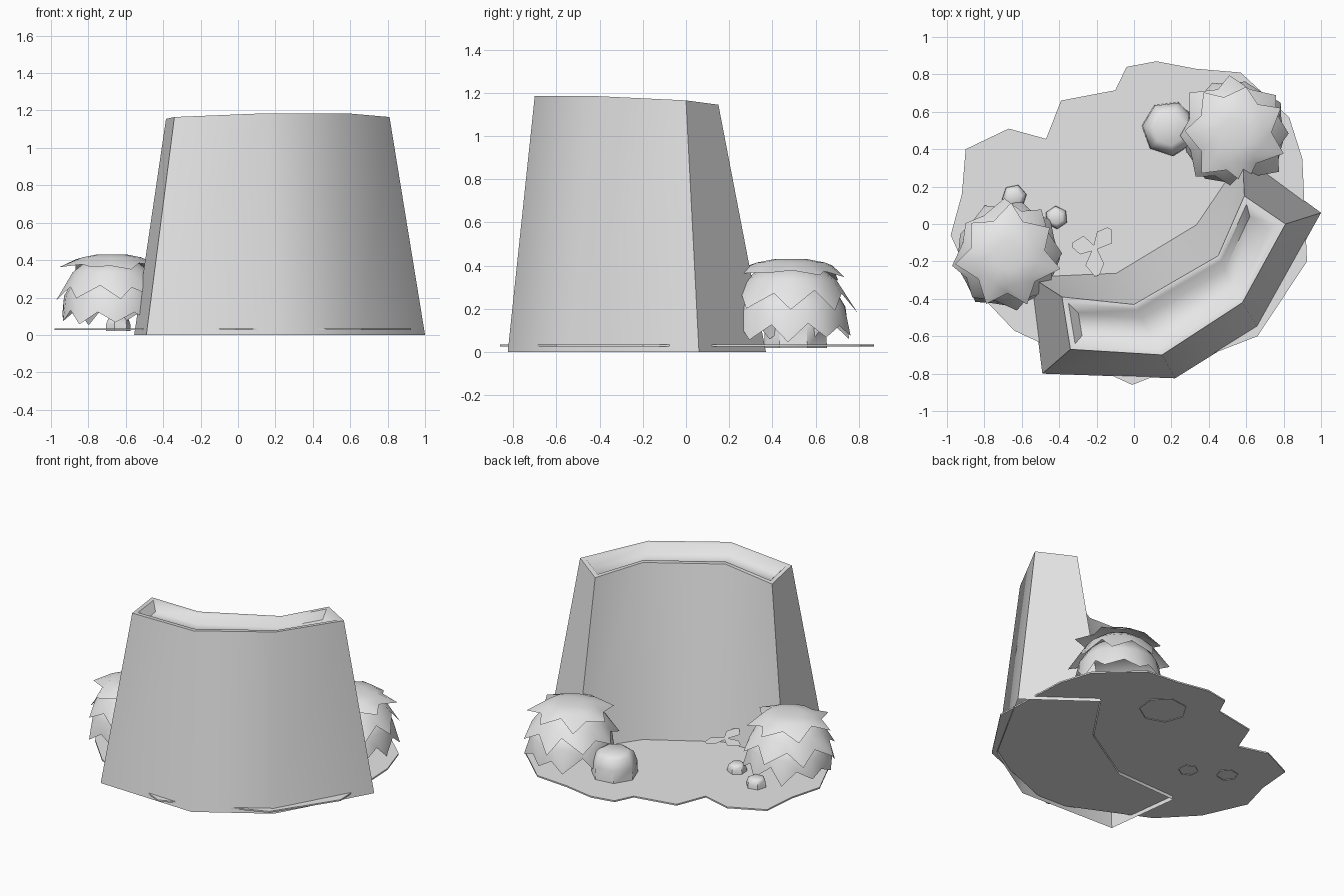
import bpy, bmesh, math, random
from mathutils import Vector

random.seed(4)
cube = bpy.data.objects.get("Cube")
if cube:
    bpy.data.objects.remove(cube, do_unlink=True)

grey = bpy.data.materials.new("plain_grey")
grey.use_nodes = True
grey.diffuse_color = (0.8, 0.8, 0.8, 1)
grey.node_tree.nodes["Principled BSDF"].inputs["Base Color"].default_value = (0.8, 0.8, 0.8, 1)


def finish(bm, name, angle=50):
    bmesh.ops.recalc_face_normals(bm, faces=bm.faces)
    mesh = bpy.data.meshes.new(name)
    bm.to_mesh(mesh)
    bm.free()
    mesh.materials.append(grey)
    obj = bpy.data.objects.new(name, mesh)
    bpy.context.collection.objects.link(obj)
    bpy.ops.object.select_all(action='DESELECT')
    obj.select_set(True)
    bpy.context.view_layer.objects.active = obj
    bpy.ops.object.shade_smooth_by_angle(angle=math.radians(angle))
    return obj


def add_ring(bm, points):
    return [bm.verts.new(p) for p in points]


def bridge(bm, a, b):
    n = len(a)
    for i in range(n):
        j = (i + 1) % n
        bm.faces.new((a[i], a[j], b[j], b[i]))


# Curved wall: each section pairs an outer and an inner point
base_outer = [(-0.49, -0.80, 0), (0.22, -0.825, 0), (0.66, -0.55, 0), (1.0, 0.06, 0)]
base_inner = [(-0.555, -0.28, 0), (-0.10, -0.26, 0), (0.33, 0.0, 0), (0.58, 0.37, 0)]
top_outer = [(-0.34, -0.67, 1.165), (0.15, -0.70, 1.185), (0.58, -0.42, 1.185), (0.81, 0.0, 1.165)]
top_inner = [(-0.385, -0.39, 1.155), (0.0, -0.43, 1.175), (0.45, -0.17, 1.165), (0.59, 0.15, 1.145)]


def inset_ring(t, end, drop):
    """Loop moved in by fraction t across the wall and by end along its tips."""
    outer = [Vector(p) for p in top_outer]
    inner = [Vector(p) for p in top_inner]
    o = [a.lerp(b, t) for a, b in zip(outer, inner)]
    i = [b.lerp(a, t) for a, b in zip(outer, inner)]
    for side in (o, i):
        first = (side[1] - side[0]).normalized() * end
        last = (side[2] - side[3]).normalized() * end
        side[0] += first
        side[3] += last
    return [p - Vector((0, 0, drop)) for p in o + i[::-1]]


bm = bmesh.new()
rings = [add_ring(bm, base_outer + base_inner[::-1])]
for t, end, drop in ((0, 0, 0), (0.11, 0.03, 0.0), (0.28, 0.075, 0.05)):
    rings.append(add_ring(bm, inset_ring(t, end, drop)))
for a, b in zip(rings, rings[1:]):
    bridge(bm, a, b)
floor = rings[-1]
for k in range(3):
    bm.faces.new((floor[k], floor[k + 1], floor[6 - k], floor[7 - k]))
finish(bm, "curved_wall")

# Thin irregular ground patch
outline = [(-0.90, 0.40), (-0.67, 0.51), (-0.47, 0.455), (-0.39, 0.66), (-0.10, 0.715),
           (-0.04, 0.84), (0.12, 0.87), (0.33, 0.83), (0.57, 0.81), (0.83, 0.57),
           (0.90, 0.35), (0.925, -0.20), (0.66, -0.60), (-0.01, -0.86), (-0.49, -0.64),
           (-0.64, -0.57), (-0.85, -0.35), (-0.98, -0.06), (-0.92, 0.16)]
bm = bmesh.new()
low = add_ring(bm, [(x, y, 0.025) for x, y in outline])
high = add_ring(bm, [(x, y, 0.035) for x, y in outline])
bridge(bm, low, high)
bm.faces.new(high)
bm.faces.new(low[::-1])
finish(bm, "ground_patch", 30)


# Leafy bushes: three overlapping skirts with pointed leaf tips
def skirt(name, centre, top, mid, valley, tip, count, turn):
    bm = bmesh.new()
    loops = [[], [], []]
    for i in range(count * 2):
        a = math.tau * i / (count * 2) + turn
        if i % 2:
            r, z = tip
            r *= random.uniform(0.93, 1.06)
            z += random.uniform(-0.02, 0.02)
        else:
            r, z = valley
            z += random.uniform(-0.02, 0.02)
        a_edge = a + random.uniform(-0.07, 0.07)
        for loop, (rr, zz), aa in zip(loops, (top, mid, (r, z)), (a, a, a_edge)):
            loop.append(bm.verts.new((centre[0] + rr * math.cos(aa),
                                      centre[1] + rr * math.sin(aa), zz)))
    bridge(bm, loops[0], loops[1])
    bridge(bm, loops[1], loops[2])
    bm.faces.new(loops[0])
    finish(bm, name, 60)


def bush(name, centre, turn):
    skirt(name + "_top_leaves", centre, (0.08, 0.43), (0.16, 0.415), (0.20, 0.385), (0.275, 0.35), 7, turn)
    skirt(name + "_middle_leaves", centre, (0.14, 0.39), (0.21, 0.335), (0.25, 0.27), (0.305, 0.19), 8, turn + 0.3)
    skirt(name + "_lower_leaves", centre, (0.20, 0.30), (0.255, 0.21), (0.265, 0.14), (0.285, 0.06), 9, turn + 0.1)


bush("right_bush", (-0.675, -0.17), 0.2)
bush("left_bush", (0.535, 0.485), 0.9)


# Rocks: faceted lathed lumps, open underneath
def rock(name, centre, radius, height, sides, turn):
    bm = bmesh.new()
    loops = []
    for r, z in ((1, 0.02), (0.97, height * 0.6), (0.82, height * 0.9), (0.6, height)):
        loops.append(add_ring(bm, [(centre[0] + radius * r * math.cos(math.tau * i / sides + turn),
                                    centre[1] + radius * r * math.sin(math.tau * i / sides + turn), z)
                                   for i in range(sides)]))
    for a, b in zip(loops, loops[1:]):
        bridge(bm, a, b)
    bm.faces.new(loops[-1])
    finish(bm, name, 50)


rock("large_rock", (0.19, 0.51), 0.15, 0.20, 7, 0.35)
rock("small_rock_back", (-0.64, 0.145), 0.068, 0.095, 6, 0.2)
rock("small_rock_side", (-0.415, 0.035), 0.063, 0.09, 6, 0.6)

# Loose sprig of three flat leaves
bm = bmesh.new()
root = Vector((-0.21, -0.13, 0.14))
for tip in ((-0.12, -0.03, 0.13), (-0.33, -0.10, 0.13), (-0.21, -0.28, 0.15)):
    along = Vector(tip) - root
    side = Vector((-along.y, along.x, 0)).normalized() * 0.05
    bm.faces.new([bm.verts.new(p) for p in (
        root - along * 0.15, root + along * 0.55 + side, root + along * 0.95 + side * 0.5,
        root + along, root + along * 0.6 - side)])
finish(bm, "loose_leaves", 30)
